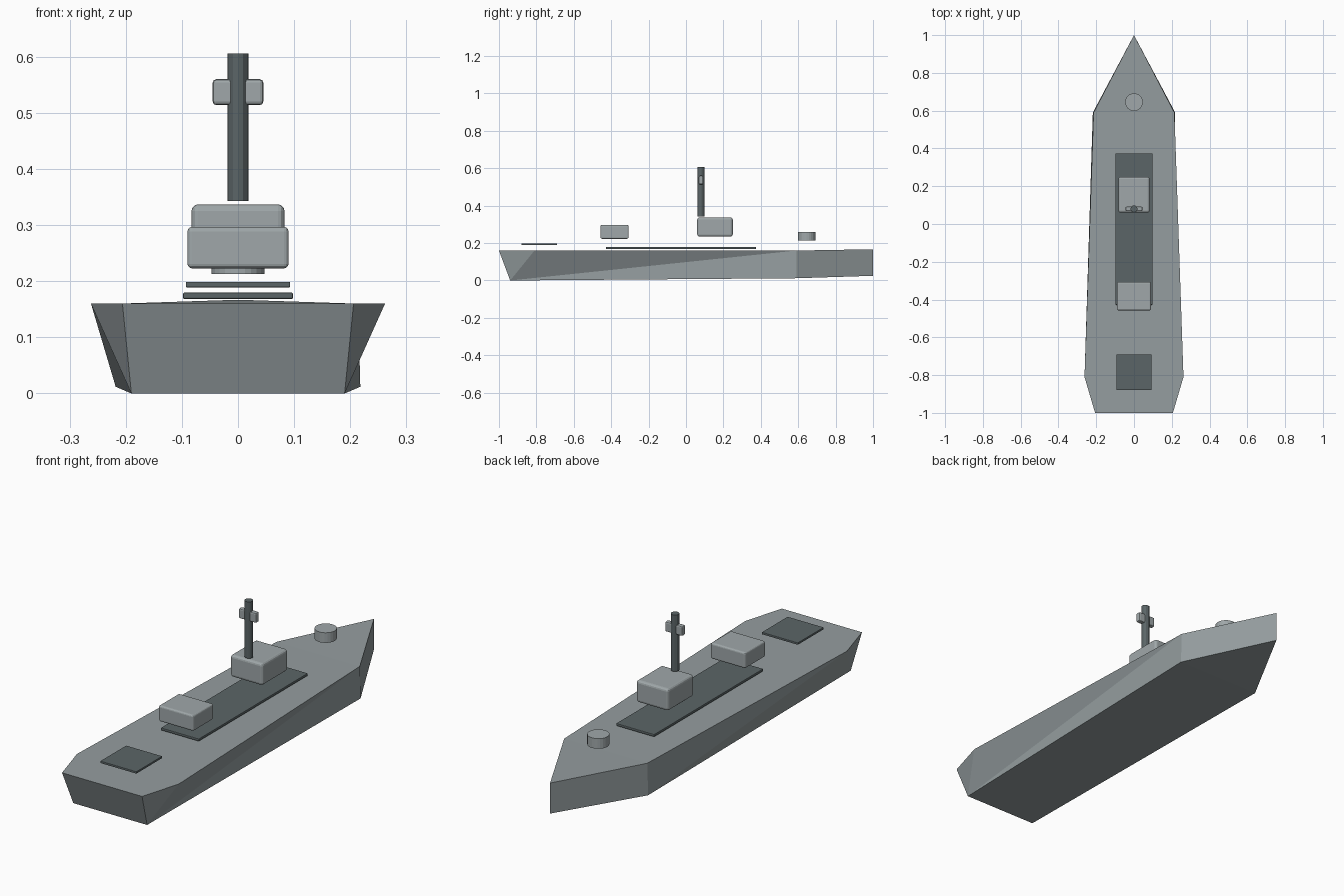
import bpy, bmesh, math

if "Cube" in bpy.data.objects:
    bpy.data.objects.remove(bpy.data.objects["Cube"])


def material(name, rgb):
    m = bpy.data.materials.new(name)
    m.diffuse_color = (*rgb, 1)
    m.use_nodes = True
    m.node_tree.nodes["Principled BSDF"].inputs["Base Color"].default_value = m.diffuse_color
    return m


HULL = material("hull grey", (0.30, 0.34, 0.35))
LIGHT = material("light grey", (0.35, 0.39, 0.40))
DARK = material("dark grey", (0.105, 0.130, 0.135))


def finish(name, bm, mat, bevel=0, segments=2):
    bmesh.ops.recalc_face_normals(bm, faces=bm.faces)
    me = bpy.data.meshes.new(name)
    bm.to_mesh(me)
    bm.free()
    me.materials.append(mat)
    ob = bpy.data.objects.new(name, me)
    bpy.context.collection.objects.link(ob)
    if bevel:
        mod = ob.modifiers.new("bevel", 'BEVEL')
        mod.width, mod.segments = bevel, segments
        mod.limit_method, mod.angle_limit = 'ANGLE', math.radians(30)
    return ob


def box(name, half_x, y0, y1, z0, z1, mat, bevel=0, segments=2):
    bm = bmesh.new()
    bmesh.ops.create_cube(bm, size=1)
    for v in bm.verts:
        v.co.x *= 2 * half_x
        v.co.y = (y0 + y1) / 2 + v.co.y * (y1 - y0)
        v.co.z = (z0 + z1) / 2 + v.co.z * (z1 - z0)
    return finish(name, bm, mat, bevel, segments)


def cylinder(name, r, y, z0, z1, sides, mat, bevel=0):
    bm = bmesh.new()
    bmesh.ops.create_cone(bm, cap_ends=True, segments=sides,
                          radius1=r, radius2=r, depth=z1 - z0)
    bmesh.ops.translate(bm, verts=bm.verts, vec=(0, y, (z0 + z1) / 2))
    return finish(name, bm, mat, bevel, 1)


# hull: deck outline above, simpler keel outline below, raked stern
bm = bmesh.new()
V = bm.verts.new
bow_t, bow_b = V((0, 1, 0.167)), V((0, 1, 0.025))
sides = {}
for s in (1, -1):
    sides[s] = (V((s * 0.206, -1, 0.16)), V((s * 0.262, -0.81, 0.16)),
                V((s * 0.214, 0.59, 0.16)), V((s * 0.19, -0.94, 0)),
                V((s * 0.218, 0.59, 0.012)))
    stern_t, mid_t, fore_t, stern_b, fore_b = sides[s]
    bm.faces.new((stern_t, mid_t, stern_b))
    bm.faces.new((fore_t, bow_t, bow_b, fore_b))
    # the long twisted side is split differently to port and starboard
    if s == 1:
        bm.faces.new((mid_t, fore_t, stern_b))
        bm.faces.new((fore_t, fore_b, stern_b))
    else:
        bm.faces.new((mid_t, fore_t, fore_b))
        bm.faces.new((mid_t, fore_b, stern_b))
R, L = sides[1], sides[-1]
bm.faces.new((R[0], R[3], L[3], L[0]))      # transom
bm.faces.new((R[0], R[1], L[1], L[0]))      # deck
bm.faces.new((R[1], R[2], L[2], L[1]))
bm.faces.new((R[2], bow_t, L[2]))
bm.faces.new((R[3], R[4], L[4], L[3]))      # keel
bm.faces.new((R[4], bow_b, L[4]))
finish("hull", bm, HULL)

# deck plates
box("deck_plate", 0.098, -0.428, 0.374, 0.168, 0.18, DARK, 0.003)
box("landing_pad", 0.093, -0.88, -0.69, 0.189, 0.199, DARK, 0.002)

# superstructure
box("bridge", 0.083, 0.06, 0.25, 0.235, 0.337, LIGHT, 0.012, 3)
box("hangar", 0.09, -0.457, -0.307, 0.223, 0.297, LIGHT, 0.008, 3)
cylinder("gun_turret", 0.047, 0.645, 0.213, 0.26, 24, LIGHT)

# mast with sensor bar
cylinder("mast", 0.0185, 0.08, 0.343, 0.606, 12, DARK)
box("sensor_bar", 0.045, 0.068, 0.092, 0.514, 0.56, LIGHT, 0.006, 2)
